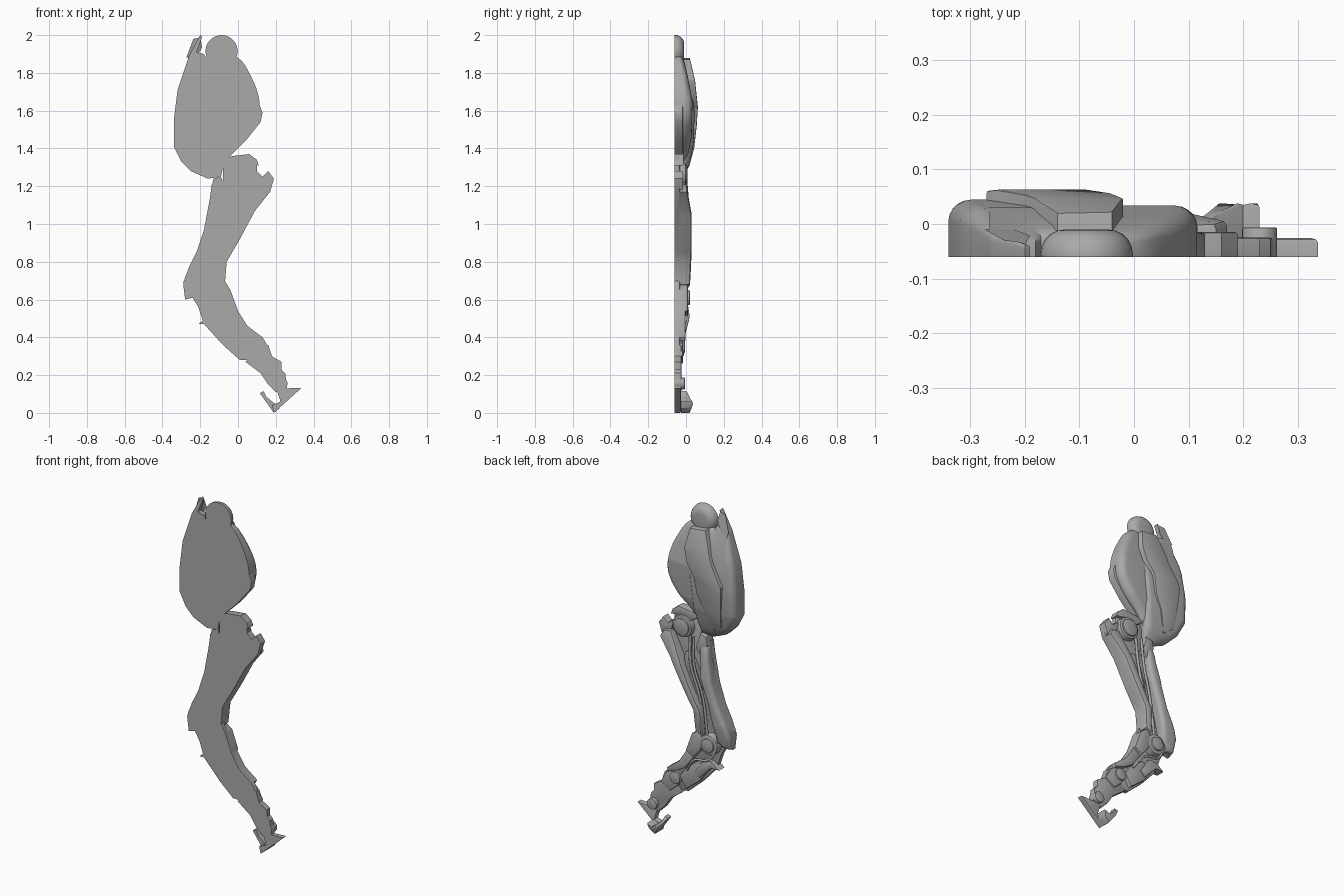
import bpy, bmesh, math
from mathutils import Vector

cube = bpy.data.objects.get("Cube")
if cube:
    bpy.data.objects.remove(cube, do_unlink=True)

BACK = -6          # flat cut side of the half limb, in hundredths of a unit
UNIT = 0.01

grey = bpy.data.materials.new("plain_grey")
grey.use_nodes = True
colour = (0.4, 0.4, 0.4, 1)
grey.diffuse_color = colour
grey.node_tree.nodes["Principled BSDF"].inputs["Base Color"].default_value = colour


def smooth_outline(points, steps=4):
    """Closed Catmull-Rom curve through the points."""
    result = []
    count = len(points)
    for i in range(count):
        a, b, c, d = (Vector(points[(i + k) % count]) for k in (-1, 0, 1, 2))
        for s in range(steps):
            t = s / steps
            result.append(b + (c - a) * t / 2
                          + (a * 2 - b * 5 + c * 4 - d) * t * t / 2
                          + (b * 3 - a - c * 3 + d) * t ** 3 / 2)
    return result


def inset_outline(points, amount):
    """Move a counter-clockwise outline inwards along its corner normals."""
    result = []
    for i, p in enumerate(points):
        before = (p - points[i - 1]).normalized()
        after = (points[(i + 1) % len(points)] - p).normalized()
        tangent = (before + after).normalized()
        stretch = 1 / max(0.6, tangent.dot(after))
        result.append(p + Vector((-tangent.y, tangent.x)) * amount * stretch)
    return result


def depth_at(profile, z):
    """Linear look-up of depth by height."""
    if z <= profile[0][0]:
        return profile[0][1]
    for (za, ya), (zb, yb) in zip(profile, profile[1:]):
        if z <= zb:
            return ya + (yb - ya) * (z - za) / (zb - za)
    return profile[-1][1]


def finish(obj):
    obj.data.materials.append(grey)
    bpy.ops.object.select_all(action="DESELECT")
    obj.select_set(True)
    bpy.context.view_layer.objects.active = obj
    bpy.ops.object.shade_smooth_by_angle(angle=math.radians(32))


def shell(name, outline, depth, edge=1.0, curved=False, start=BACK):
    """Side outline pulled out to a depth, with a rounded rim.
    The depth is one number or a rising list of (height, depth)."""
    points = smooth_outline(outline) if curved else [Vector(p) for p in outline]
    area = sum(points[i - 1].cross(p) for i, p in enumerate(points))
    if area < 0:
        points.reverse()
    profile = depth if isinstance(depth, list) else [(0, depth)]
    top = max(y for z, y in profile)
    rim = min(edge, top - start)
    bm = bmesh.new()
    rings = [[bm.verts.new((p.x, start, p.y)) for p in points]]
    turns = 5 if edge > 2 else 2
    for k in range(turns + 1):
        angle = math.pi / 2 * k / turns
        y = top - rim * (1 - math.sin(angle))
        ring = inset_outline(points, edge * (1 - math.cos(angle)))
        rings.append([bm.verts.new((p.x, y, p.y)) for p in ring])
    for low, high in zip(rings, rings[1:]):
        for i in range(len(low)):
            bm.faces.new((low[i - 1], low[i], high[i], high[i - 1]))
    bm.faces.new(rings[0])
    bm.faces.new(rings[-1])
    if len(profile) > 1:
        for z, y in profile[1:-1]:
            geometry = bm.verts[:] + bm.edges[:] + bm.faces[:]
            bmesh.ops.bisect_plane(bm, geom=geometry, plane_co=(0, 0, z), plane_no=(0, 0, 1))
        for v in bm.verts:
            scale = (depth_at(profile, v.co.z) - start) / (top - start)
            v.co.y = start + (v.co.y - start) * scale
    bmesh.ops.scale(bm, vec=(UNIT, UNIT, UNIT), verts=bm.verts)
    bmesh.ops.recalc_face_normals(bm, faces=bm.faces)
    mesh = bpy.data.meshes.new(name)
    bm.to_mesh(mesh)
    bm.free()
    obj = bpy.data.objects.new(name, mesh)
    bpy.context.collection.objects.link(obj)
    finish(obj)


def disc(name, x, z, radius, depth, edge=1.0):
    ring = [(x + radius * math.cos(a), z + radius * math.sin(a))
            for a in (math.tau * i / 28 for i in range(28))]
    shell(name, ring, depth, edge)


def cable(name, path, radius):
    curve = bpy.data.curves.new(name, "CURVE")
    curve.dimensions = "3D"
    curve.bevel_depth = radius * UNIT
    curve.bevel_resolution = 2
    curve.use_fill_caps = True
    spline = curve.splines.new("BEZIER")
    spline.bezier_points.add(len(path) - 1)
    for point, place in zip(spline.bezier_points, path):
        point.co = Vector(place) * UNIT
        point.handle_left_type = point.handle_right_type = "AUTO"
    obj = bpy.data.objects.new(name, curve)
    bpy.context.collection.objects.link(obj)
    obj.data.materials.append(grey)


# Hip joint and thigh
disc("hip_ball", -8.7, 191.5, 8.5, -1, 4.5)
shell("thigh_rear_shell",
      [(-20, 200), (-26, 189), (-32, 171), (-34, 155), (-34, 141), (-30, 133), (-25, 128),
       (-16, 124), (-9, 125), (-6, 140), (-3, 165), (-5, 184), (-12, 190), (-17, 188),
       (-18, 190), (-22, 191), (-19, 199)],
      [(122, -2), (132, 2), (142, 4), (158, 4.5), (175, 3), (188, -1), (200, -3.5)], 4)
shell("thigh_front_shell",
      [(-12, 189), (0, 188), (7, 178), (11, 167), (11, 156), (5, 146), (-3, 138),
       (-9, 130), (-13, 128), (-18, 140), (-16, 165)],
      [(126, -3), (136, 1), (146, 3), (165, 3.4), (178, 1), (190, -2)], 4, True)
shell("thigh_raised_panel",
      [(-14, 188), (-4, 187), (-2, 176), (-4, 168), (-9, 161), (-11, 150), (-15, 142),
       (-19, 130), (-25, 134), (-27, 159), (-20, 171), (-17, 180)],
      [(128, 1), (140, 4.3), (152, 5.7), (162, 6.3), (176, 4.8), (188, 2)], 0.5)
shell("thigh_lower_strip",
      [(11, 164), (13, 159), (12, 154), (4, 144), (-6, 134), (-8, 135), (2, 145), (10, 156)],
      -1.5, 0.8)

# Thin core behind the lower limb
shell("lower_leg_core",
      [(-14, 120), (-8, 123), (-8, 134), (-3, 136), (6, 137), (10, 134), (10, 128),
       (13, 125), (16, 128), (19, 124), (17, 117), (9, 107), (1, 92), (-6, 80),
       (-7, 70), (-4, 65), (0, 54), (5, 46), (13, 40), (16, 35), (15, 31),
       (8, 28), (1, 28), (-8, 36), (-18, 47), (-21, 56), (-24, 61), (-28, 60), (-29, 68),
       (-28, 72), (-22, 84), (-18, 97), (-15, 113)], -3.2, 0.5)

# Knee
shell("knee_cap", [(-8, 134), (-3, 136), (6, 137), (10, 134), (11, 131), (4, 132), (-2, 130)], -1.2, 0.6)
disc("knee_joint", 3, 126, 6.5, 0, 1.2)
disc("knee_joint_cover", 3, 126, 5, 0.8, 0.5)
shell("knee_bracket", [(9, 128), (13, 125), (16, 128), (19, 124), (17, 118), (11, 120)], -1.5, 0.5)
shell("knee_link", [(-13, 124), (-9, 125), (-6, 116), (-9, 112), (-14, 119)], 0, 0.8)

# Shin and calf shells
shell("shin_shell",
      [(10, 122), (15, 121), (17, 117), (9, 107), (1, 92), (-6, 80), (-7, 68), (-11, 66),
       (-11, 80), (-5, 91), (2, 106)],
      [(65, 2), (85, 3), (105, 3), (122, 0)], 1.6)
shell("calf_shell",
      [(-14, 121), (-9, 122), (-9, 112), (-10, 100), (-15, 86), (-18, 74), (-20, 64),
       (-24, 61), (-28, 61), (-29, 69), (-26, 77), (-22, 85), (-18, 97), (-15, 111)],
      [(60, 0), (74, 2.5), (100, 3), (115, 1), (124, -2)], 2.6)
shell("inner_hatch", [(-1, 112), (2, 108), (-1, 98), (-6, 88), (-9, 92), (-6, 104)], -0.8, 0.7, True)
for side, depth in ((0, 0), (3, -1)):
    cable("shin_cable", [(-5 + side, depth, 122), (-6 + side, depth + 1, 106),
                         (-11 + side, depth, 88), (-14 + side, depth, 66)], 0.8)

# Ankle
disc("ankle_joint", -15, 61, 6, 1, 1)
disc("ankle_joint_cover", -15, 61, 4, 2, 0.5)
shell("ankle_front_guard", [(-8, 68), (-4, 65), (0, 54), (-5, 51), (-10, 57), (-11, 66)], 1, 1)
shell("heel_spur", [(-21, 47), (-16, 47), (-8, 39), (-5, 42), (-11, 51), (-16, 51)], -0.5, 0.6)
cable("ankle_cable", [(-21, -1, 66), (-16, 1, 53), (-6, 1, 50), (0, -1, 42)], 0.7)

# Foot segments
shell("instep_plate", [(0, 54), (5, 46), (13, 40), (12, 38), (6, 40), (1, 43), (-5, 51)], -0.3, 0.6)
shell("instep_block", [(-7, 49), (1, 43), (5, 37), (1, 30), (-8, 37), (-13, 44)], -1, 0.8)
shell("middle_foot", [(6, 40), (14, 37), (18, 30), (12, 26), (7, 30), (4, 36)], -1.6, 0.7)
disc("middle_foot_joint", 8, 35, 3.5, -0.6, 0.5)
shell("lower_foot",
      [(11, 36), (16, 36), (18, 30), (23, 27), (23, 23), (25, 21), (26, 13), (20, 11),
       (16, 15), (12, 21), (4, 27), (7, 31)], -2.5, 0.6)
disc("toe_joint", 23, 15.5, 3.2, -0.6, 0.4)
shell("toe_plate", [(20, 14), (26, 13), (33.7, 13.3), (19, 0), (18, 4), (22.5, 6)], -2.6, 0.8)
shell("toe_claw",
      [(11.5, 10.5), (13.5, 11.5), (15, 8.5), (20, 4.5), (23, 6), (22, 2.5), (19, 0)],
      [(0, 2), (5, 3.8), (8, 2), (12, 0)], 0.3, False, -2.7)
